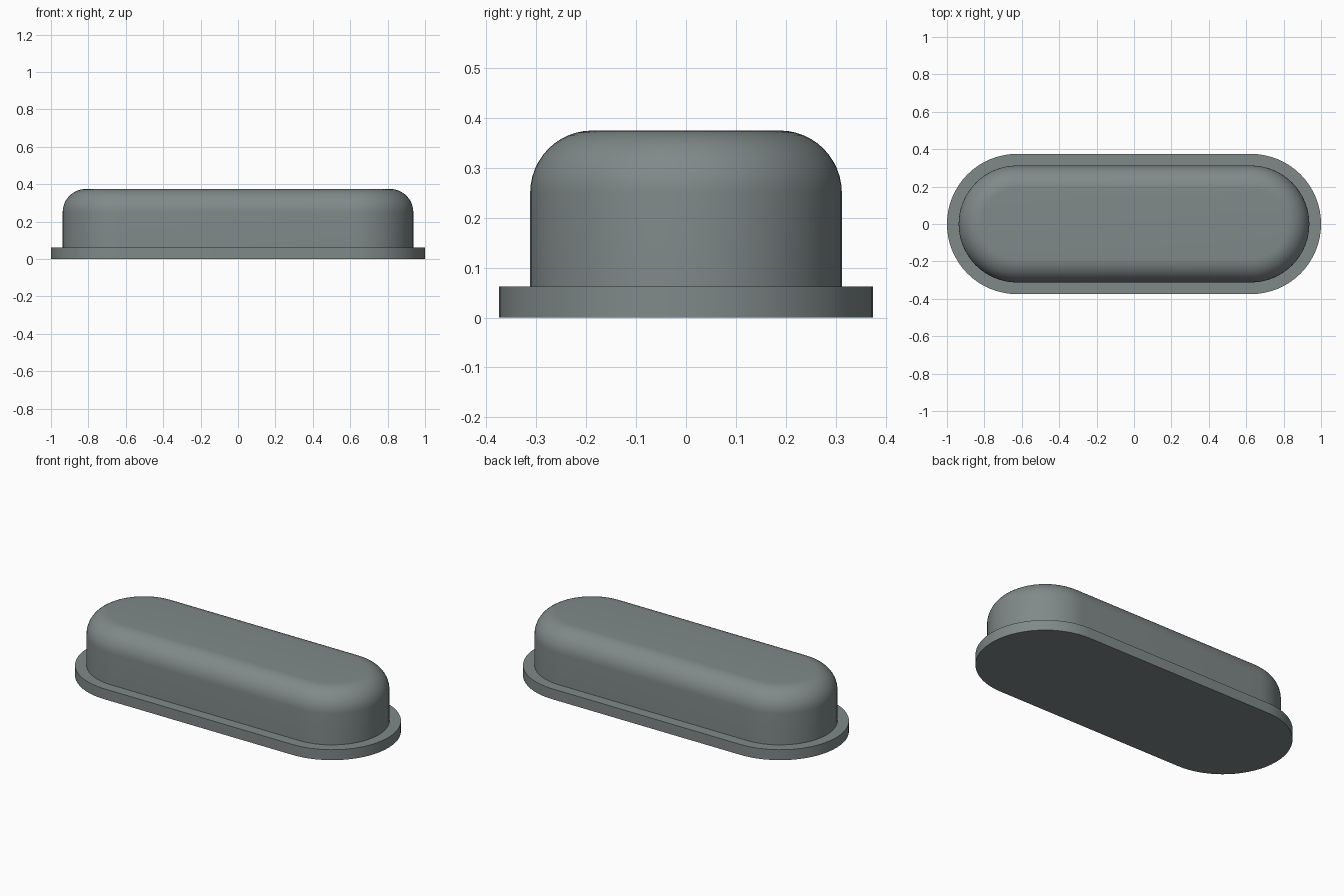
import bpy, bmesh, math

if "Cube" in bpy.data.objects:
    bpy.data.objects.remove(bpy.data.objects["Cube"])

HALF = 0.625   # distance of the end-arc centres from the middle
SEG = 32       # segments per half-circle end

grey = bpy.data.materials.new("slate grey")
grey.diffuse_color = (0.215, 0.25, 0.25, 1)
grey.use_nodes = True
grey.node_tree.nodes["Principled BSDF"].inputs["Base Color"].default_value = grey.diffuse_color


def stadium(radius, z):
    """Outline with two straight sides and two round ends."""
    points = []
    for side in (1, -1):
        for i in range(SEG + 1):
            a = -math.pi / 2 + math.pi * i / SEG
            points.append((side * (HALF + radius * math.cos(a)),
                           side * radius * math.sin(a), z))
    return points


def loft(name, profile):
    """Skin stadium outlines given as (radius, z) from bottom to top."""
    bm = bmesh.new()
    rings = [[bm.verts.new(p) for p in stadium(r, z)] for r, z in profile]
    n = len(rings[0])
    for low, high in zip(rings, rings[1:]):
        for i in range(n):
            j = (i + 1) % n
            bm.faces.new((low[i], low[j], high[j], high[i]))
    bm.faces.new(rings[0][::-1])
    bm.faces.new(rings[-1])
    mesh = bpy.data.meshes.new(name)
    bm.to_mesh(mesh)
    bm.free()
    mesh.materials.append(grey)
    obj = bpy.data.objects.new(name, mesh)
    bpy.context.collection.objects.link(obj)
    bpy.ops.object.select_all(action='DESELECT')
    obj.select_set(True)
    bpy.context.view_layer.objects.active = obj
    bpy.ops.object.shade_smooth_by_angle(angle=math.radians(30))
    return obj


# Flat base flange
loft("base_flange", [(0.375, 0), (0.375, 0.0625)])

# Raised body with a rounded top edge
FILLET = 0.125
body = [(0.3125, 0.0625)]
for k in range(13):
    t = math.pi / 2 * k / 12
    body.append((0.3125 - FILLET + FILLET * math.cos(t),
                 0.25 + FILLET * math.sin(t)))
loft("raised_body", body)
